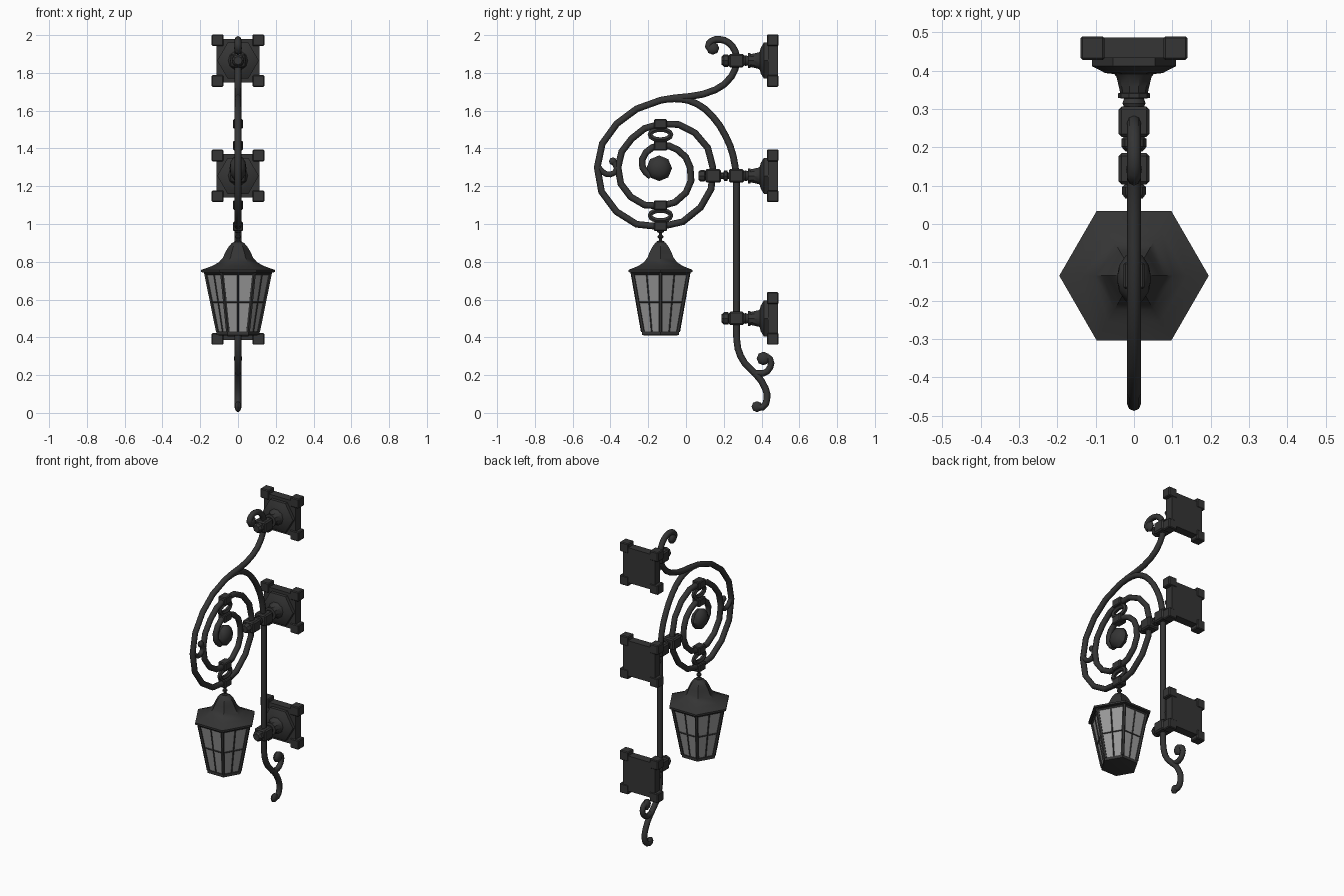
import bpy, bmesh, math

if "Cube" in bpy.data.objects:
    bpy.data.objects.remove(bpy.data.objects["Cube"])

def material(name, c):
    m = bpy.data.materials.new(name)
    m.diffuse_color = (c, c, c, 1)
    m.use_nodes = True
    m.node_tree.nodes["Principled BSDF"].inputs["Base Color"].default_value = m.diffuse_color
    return m

IRON, GLASS = material("iron", 0.035), material("glass", 0.32)

def finish(name, bm, mat=IRON, angle=35):
    bmesh.ops.recalc_face_normals(bm, faces=bm.faces)
    me = bpy.data.meshes.new(name)
    bm.to_mesh(me)
    bm.free()
    ob = bpy.data.objects.new(name, me)
    bpy.context.collection.objects.link(ob)
    shade(ob, mat, angle)
    return ob

def shade(ob, mat, angle=35):
    ob.data.materials.clear()
    ob.data.materials.append(mat)
    bpy.ops.object.select_all(action='DESELECT')
    ob.select_set(True)
    bpy.context.view_layer.objects.active = ob
    bpy.ops.object.shade_smooth_by_angle(angle=math.radians(angle))

def box(name, loc, half, bevel=0.008):
    bm = bmesh.new()
    bmesh.ops.create_cube(bm, size=2)
    for v in bm.verts:
        v.co = [l + c * h for l, c, h in zip(loc, v.co, half)]
    if bevel:
        bmesh.ops.bevel(bm, geom=bm.edges[:], offset=bevel, segments=1, affect='EDGES')
    return finish(name, bm, angle=20)

def lathe(name, profile, sides, loc, axis='z', mat=IRON):
    """Revolve (radius, height) points around the z or y axis."""
    bm = bmesh.new()
    rings = []
    for r, h in profile:
        ring = []
        for i in range(sides):
            a = math.tau * i / sides
            p, q = r * math.cos(a), r * math.sin(a)
            co = (p, q, h) if axis == 'z' else (p, h, q)
            ring.append(bm.verts.new([c + l for c, l in zip(co, loc)]))
        rings.append(ring)
    for a, b in zip(rings, rings[1:]):
        for i in range(sides):
            j = (i + 1) % sides
            bm.faces.new((a[i], a[j], b[j], b[i]))
    bm.faces.new(rings[0])
    bm.faces.new(rings[-1])
    return finish(name, bm, mat)

def ball(name, y, z, r, squash=0.6):
    bm = bmesh.new()
    bmesh.ops.create_uvsphere(bm, u_segments=8, v_segments=6, radius=r)
    for v in bm.verts:          # poles point sideways
        x, yy, zz = v.co
        v.co = (zz * squash, y + yy, z + x)
    return finish(name, bm)

def tube(name, pts, r=0.018, res=2, smooth=True, cyclic=False):
    """Bar along 3D points, or (y, z) points in the centre plane."""
    cu = bpy.data.curves.new(name, 'CURVE')
    cu.dimensions = '3D'
    cu.bevel_depth, cu.bevel_resolution, cu.resolution_u = r, res, 2
    cu.use_fill_caps = True
    sp = cu.splines.new('BEZIER')
    sp.bezier_points.add(len(pts) - 1)
    for b, p in zip(sp.bezier_points, pts):
        b.co = p if len(p) == 3 else (0, *p)
        b.handle_left_type = b.handle_right_type = 'AUTO' if smooth else 'VECTOR'
    sp.use_cyclic_u = cyclic
    ob = bpy.data.objects.new(name, cu)
    bpy.context.collection.objects.link(ob)
    bpy.ops.object.select_all(action='DESELECT')
    ob.select_set(True)
    bpy.context.view_layer.objects.active = ob
    bpy.ops.object.convert(target='MESH')
    ob = bpy.context.view_layer.objects.active
    shade(ob, IRON, 50)
    return ob

# Wall mounts: plate, corner blocks, flange, collar and knob
for n, z in enumerate((1.865, 1.255, 0.5)):
    box(f"wall_plate_{n}", (0, 0.46, z), (0.115, 0.027, 0.115), 0)
    for sx in (-1, 1):
        for sz in (-1, 1):
            box(f"corner_block_{n}", (sx * 0.108, 0.459, z + sz * 0.108), (0.031, 0.031, 0.031), 0.005)
    lathe(f"hex_flange_{n}", [(0.11, 0.436), (0.11, 0.412), (0.075, 0.394), (0.04, 0.39)], 6, (0, 0, z), 'y')
    lathe(f"neck_{n}", [(0.058, 0.398), (0.046, 0.385), (0.04, 0.36), (0.036, 0.342), (0.042, 0.341),
                        (0.042, 0.329), (0.026, 0.327), (0.03, 0.315), (0.024, 0.3)], 10, (0, 0, z), 'y')
    box(f"collar_{n}", (0, 0.267, z), (0.04, 0.04, 0.036))
    if n != 1:
        lathe(f"knob_{n}", [(0.02, 0.232), (0.033, 0.222), (0.033, 0.202), (0.022, 0.189)], 8, (0, 0, z), 'y')

# Middle strut tying the scroll to the post
lathe("strut", [(0.018, 0.235), (0.018, 0.222), (0.028, 0.218), (0.028, 0.203), (0.018, 0.198), (0.018, 0.17)],
      8, (0, 0, 1.255), 'y')
box("strut_collar", (0, 0.144, 1.255), (0.04, 0.041, 0.036))
lathe("strut_knob", [(0.02, 0.106), (0.031, 0.097), (0.031, 0.078), (0.022, 0.066)], 8, (0, 0, 1.255), 'y')

# Large spiral: radius at every eighth of a turn, starting at the top
CY, CZ = -0.135, 1.3
radii = [.355, .327, .335, .331, .315, .30, .277, .258, .23, .215, .225, .222, .205, .19,
         .157, .13, .115, .11, .095, .07]
spiral = [(CY - r * math.sin(i * math.pi / 4), CZ + r * math.cos(i * math.pi / 4)) for i, r in enumerate(radii)]

# Upper arm runs from its curled tip straight into the spiral
arm = [(.145, 1.915), (.118, 1.94), (.135, 1.968), (.18, 1.977), (.225, 1.96), (.26, 1.915), (.268, 1.86),
       (.24, 1.78), (.155, 1.71), (.02, 1.675)]
tube("spiral_arm", arm + spiral)
ball("arm_tip", 0.142, 1.93, 0.034)
ball("spiral_eye", -0.142, 1.295, 0.068, 0.66)

# Post with lower tail, and the brace curving up to the arm
tube("post", [(.267, 1.25), (.267, .42)], smooth=False)
tube("post_tail", [(.267, .43), (.275, .34), (.31, .265), (.37, .205), (.42, .13), (.428, .07), (.405, .03), (.375, .033)])
tube("brace", [(.267, 1.25), (.25, 1.36), (.21, 1.465), (.14, 1.57), (.06, 1.635), (-.03, 1.662), (-.1, 1.66)])
ball("tail_tip", 0.376, 0.033, 0.029)
tube("tail_curl", [(.35, .215), (.41, .21), (.445, .24), (.445, .285), (.415, .3)], 0.017)
ball("tail_curl_tip", 0.41, 0.288, 0.036)
tube("side_curl", [(-.468, 1.31), (-.44, 1.275), (-.4, 1.262), (-.367, 1.29), (-.385, 1.33)], 0.015)
ball("side_curl_tip", -0.387, 1.332, 0.021, 0.8)

# Collars and oval links between the spiral turns
for n, z in enumerate((1.53, 1.415, 1.1, 0.987)):
    box(f"spiral_collar_{n}", (0, CY, z), (0.027, 0.035, 0.025), 0.005)
for n, z in enumerate((1.473, 1.045)):
    oval = [(CY + 0.055 * math.cos(a * math.tau / 8), z + 0.027 * math.sin(a * math.tau / 8)) for a in range(8)]
    tube(f"oval_link_{n}", oval, 0.015, 1, cyclic=True)

# Lantern hanger and hexagonal roof
L = (0, CY, 0)
lathe("hanger", [(.018, .97), (.018, .958), (.008, .952), (.008, .942), (.015, .936), (.015, .928),
                 (.009, .922), (.009, .912), (.02, .908), (.02, .895)], 8, L)
lathe("lantern_roof", [(.015, .908), (.032, .9), (.053, .875), (.067, .85), (.08, .822), (.102, .797),
                       (.138, .777), (.195, .757), (.195, .745), (.165, .742)], 6, L)

# Glass body with corner posts, mullions and rails
lathe("lantern_glass", [(.17, .745), (.106, .43)], 6, L, mat=GLASS)
lathe("lantern_base", [(.113, .432), (.113, .413), (.1, .41)], 6, L)
TOP, MID, LOW = (0.171, .745), (0.139, .585), (0.107, .43)

def on_hex(rz, a, k=1.0):
    r, z = rz
    return (r * k * math.cos(a), CY + r * k * math.sin(a), z)

for i in range(6):
    a = i * math.pi / 3
    b = a + math.pi / 3
    m = a + math.pi / 6
    c = math.cos(math.pi / 6)
    tube(f"lantern_post_{i}", [on_hex(TOP, a), on_hex(LOW, a)], 0.011, 1, False)
    tube(f"mullion_{i}", [on_hex(TOP, m, c), on_hex(LOW, m, c)], 0.004, 0, False)
    tube(f"middle_rail_{i}", [on_hex(MID, a), on_hex(MID, b)], 0.004, 0, False)
    tube(f"top_rail_{i}", [on_hex((.172, .738), a), on_hex((.172, .738), b)], 0.008, 0, False)
